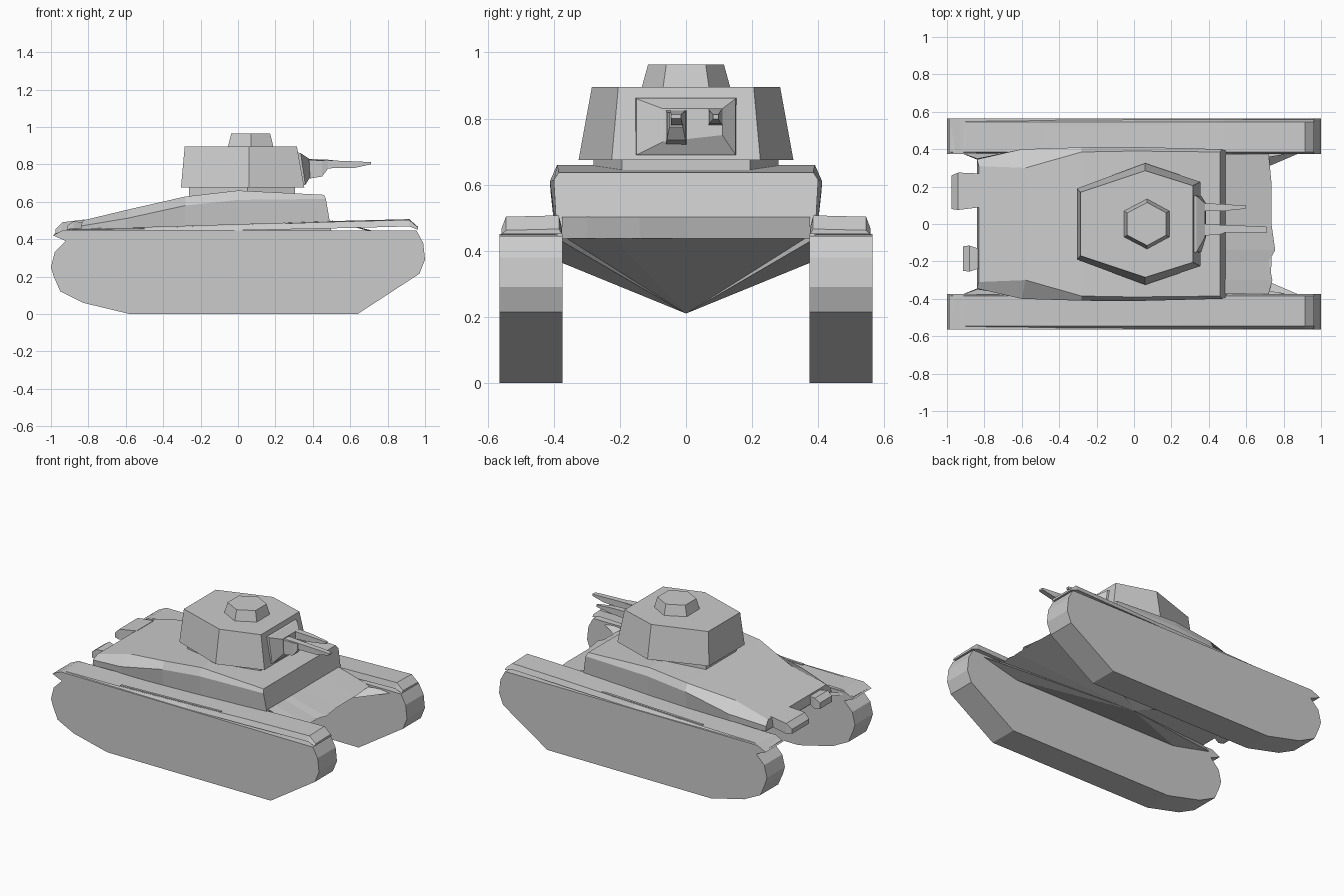
import bpy, bmesh
from mathutils import Vector

grey = bpy.data.materials.new("plain grey")
grey.diffuse_color = (0.6, 0.6, 0.6, 1)


def build(name, verts, faces):
    bm = bmesh.new()
    vs = [bm.verts.new(v) for v in verts]
    for f in faces:
        bm.faces.new([vs[i] for i in f])
    bmesh.ops.recalc_face_normals(bm, faces=bm.faces)
    me = bpy.data.meshes.new(name)
    bm.to_mesh(me)
    bm.free()
    me.materials.append(grey)
    ob = bpy.data.objects.new(name, me)
    bpy.context.collection.objects.link(ob)
    return ob


def loft(name, rings, caps=(True, True)):
    """Skin a list of equally long closed rings."""
    n = len(rings[0])
    verts = [p for r in rings for p in r]
    faces = [(k * n + i, k * n + (i + 1) % n, (k + 1) * n + (i + 1) % n, (k + 1) * n + i)
             for k in range(len(rings) - 1) for i in range(n)]
    if caps[0]:
        faces.append(tuple(range(n))[::-1])
    if caps[1]:
        faces.append(tuple(range(len(verts) - n, len(verts))))
    return build(name, verts, faces)


def bar(name, stations):
    """Box-like bar along x from stations (x, y centre, half width, z low, z high)."""
    return loft(name, [[(x, y - w, a), (x, y + w, a), (x, y + w, b), (x, y - w, b)]
                       for x, y, w, a, b in stations])


# Tracks: solid slabs with a notch under the rear fender lip
track = [(-.58, 0), (.64, 0), (.97, .215), (1, .29), (.99, .38), (.955, .445),
         (-.93, .45), (-.99, .42), (-.92, .39), (-.98, .33), (-1, .25), (-.985, .2),
         (-.95, .12), (-.83, .06)]
for side, s in (("left", 1), ("right", -1)):
    loft(side + "_track", [[(x, s * y, z) for x, z in track] for y in (.373, .565)])
    # Fenders: thin shelves rising towards the nose, with a sloped front lip
    loft(side + "_fender", [
        [(x, s * .375, a), (x, s * .558, a), (x, s * .545, b), (x, s * .385, b + .004)]
        for x, a, b in ((-.98, .418, .425), (-.9, .44, .452), (-.5, .442, .458),
                        (0, .447, .474), (.48, .457, .492), (.915, .468, .503),
                        (.962, .45, .462))])
    # Tool strips lying on the fender
    bar(side + "_tool_strip", [(-.5, s * .535, .008, .45, .465), (.25, s * .535, .008, .47, .488)])

# Hull: lofted along x, (x low, x shoulder, x top) vary so the front plate slopes
sections = [((-.84, -.84, -.83), (.35, .44), (.345, .47), (.31, .5)),
            ((-.6, -.6, -.58), (.385, .44), (.40, .51), (.30, .56)),
            ((-.28, -.28, -.28), (.395, .44), (.41, .58), (.385, .628)),
            ((0, 0, 0), (.395, .44), (.412, .61), (.39, .66)),
            ((.5, .47, .46), (.39, .44), (.40, .615), (.385, .637))]
rings = []
for xs, *pts in sections:
    half = [(x, w, z) for x, (w, z) in zip(xs, pts)]
    rings.append(half + [(x, -w, z) for x, w, z in reversed(half)])
loft("hull", rings, (True, True))

# Nose deck: sloping wedge with a slightly ragged leading edge
edge = [(.72, .375), (.735, .22), (.735, 0), (.755, -.14), (.72, -.2), (.74, -.3), (.72, -.375)]
deck_back = [(.48, y, .505) for _, y in edge]
deck_front = [(x, y, .437) for x, y in edge]
n = len(edge)
build("nose_deck", deck_back + deck_front,
      [(i, i + 1, n + i + 1, n + i) for i in range(n - 1)])

# Belly: shallow fan of faces meeting at one low point
half = [(.735, 0), (.735, .22), (.72, .36), (.91, .39), (.91, .555), (.3, .555), (-.3, .555),
        (-.93, .555), (-.95, .39), (-.84, .35), (-.84, 0)]
rim = half + [(x, -y) for x, y in half[-2:0:-1]]
build("belly", [(0, 0, .21)] + [(x, y, .437) for x, y in rim],
      [(0, i + 1, (i + 1) % len(rim) + 1) for i in range(len(rim))])

# Turret: six-sided, tapering upwards, on a short ring
low = [(-.305, -.19), (.06, -.325), (.355, -.225), (.355, .225), (.06, .325), (-.305, .19)]
top = [(-.285, -.17), (.06, -.285), (.315, -.205), (.315, .205), (.06, .285), (-.285, .17)]
loft("turret", [[(x, y, .675) for x, y in low], [(x, y, .895) for x, y in top]])
loft("turret_ring", [[(x * .86, y * .86, z) for x, y in low] for z in (.63, .68)])

# Cupola: small hexagon hatch
hexa = [(.07, -.135), (.19, -.07), (.19, .07), (.07, .135), (-.055, .07), (-.055, -.07)]
loft("cupola", [[(.07 + (x - .07) * k, y * k, z) for x, y in hexa]
                for k, z in ((1, .89), (.85, .964))])

# Mantlet: plate bulging from the turret front
loft("mantlet", [
    [(.31, -.155, .69), (.31, .155, .69), (.31, .155, .865), (.31, -.155, .865)],
    [(.36, -.15, .69), (.36, .15, .69), (.335, .15, .86), (.335, -.15, .86)],
    [(.385, -.07, .73), (.385, .11, .75), (.38, .11, .83), (.38, -.07, .83)]])

# Main gun with its cradle, and the shorter coaxial gun
bar("gun_cradle", [(.36, -.03, .032, .72, .825), (.45, -.03, .028, .735, .82),
                   (.48, -.03, .02, .775, .818)])
bar("main_gun", [(.36, -.025, .022, .778, .826), (.62, -.028, .018, .78, .816),
                 (.71, -.03, .015, .8, .812)])
bar("coaxial_gun", [(.36, .09, .022, .78, .83), (.48, .088, .018, .785, .825),
                    (.6, .09, .008, .798, .812)])

# Rear fittings: exhaust box and tow block
bar("exhaust_box", [(-.975, .17, .09, .425, .455), (-.94, .175, .1, .42, .49),
                    (-.82, .18, .09, .44, .505)])
bar("tow_block", [(-.915, -.185, .065, .43, .47), (-.88, -.185, .07, .425, .495),
                  (-.82, -.185, .05, .44, .49)])
